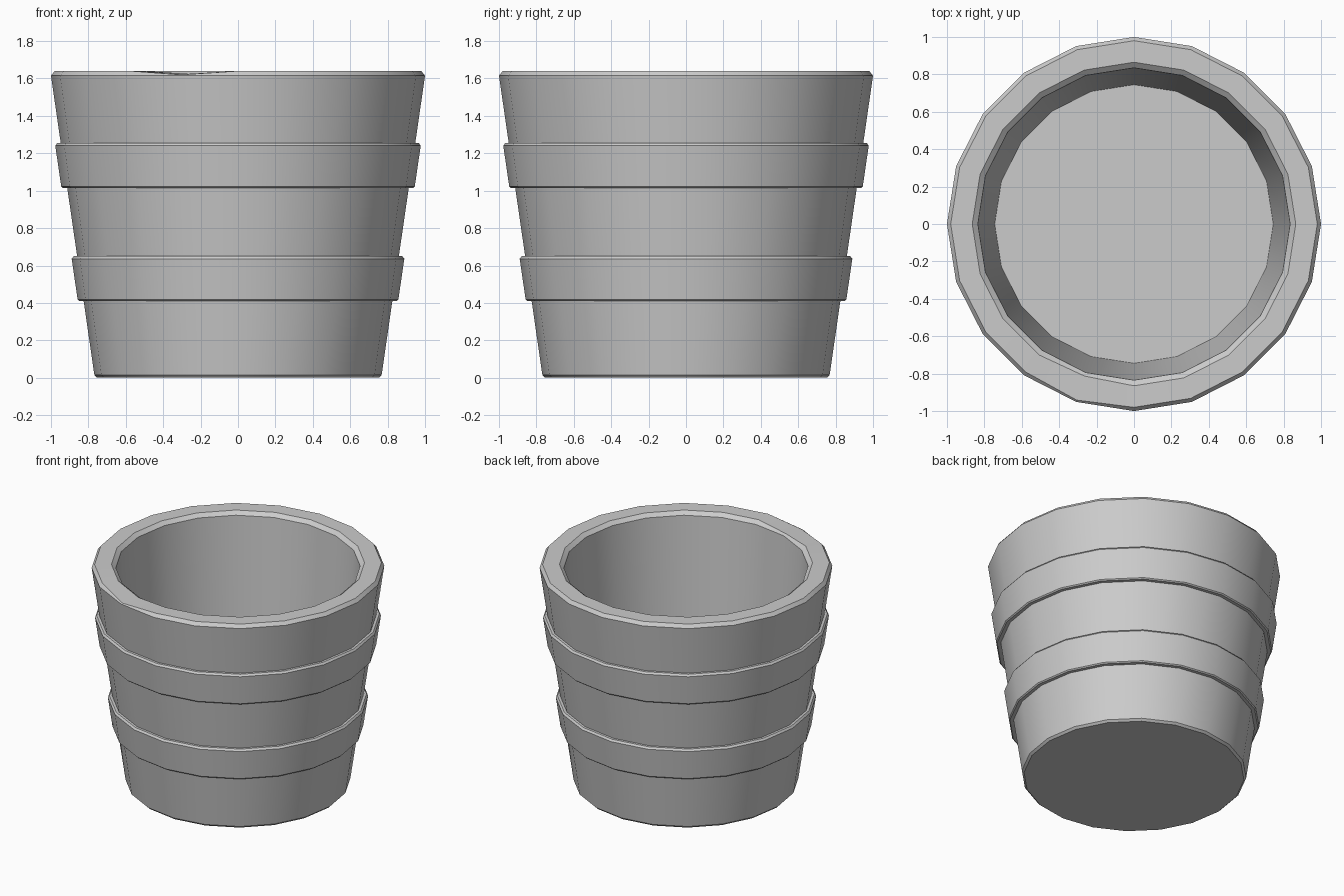
import bpy, bmesh
from math import cos, sin, pi, radians

if "Cube" in bpy.data.objects:
    bpy.data.objects.remove(bpy.data.objects["Cube"])

SIDES = 20


def lathe(name, profile, closed=False, dents=None):
    """Spin (radius, z) points; closed joins last to first, otherwise both ends are capped.
    dents: {(row, column): (d_radius, d_z)} nudges single vertices."""
    bm = bmesh.new()
    rings = []
    for i, (r, z) in enumerate(profile):
        ring = []
        for k in range(SIDES):
            dr, dz = (dents or {}).get((i, k), (0, 0))
            a = 2 * pi * k / SIDES
            ring.append(bm.verts.new(((r + dr) * cos(a), (r + dr) * sin(a), z + dz)))
        rings.append(ring)
    pairs = list(zip(rings, rings[1:]))
    if closed:
        pairs.append((rings[-1], rings[0]))
    else:
        bm.faces.new(rings[0])
        bm.faces.new(rings[-1])
    for a, b in pairs:
        for k in range(SIDES):
            n = (k + 1) % SIDES
            bm.faces.new((a[k], a[n], b[n], b[k]))
    bmesh.ops.recalc_face_normals(bm, faces=bm.faces)
    mesh = bpy.data.meshes.new(name)
    bm.to_mesh(mesh)
    bm.free()
    ob = bpy.data.objects.new(name, mesh)
    bpy.context.collection.objects.link(ob)
    bpy.ops.object.select_all(action='DESELECT')
    bpy.context.view_layer.objects.active = ob
    ob.select_set(True)
    bpy.ops.object.shade_smooth_by_angle(angle=radians(30))
    return ob


# Bucket body: tapered wall, bevelled rim and hollow inside, with a small nick in the rim
body = [(0.753, 0), (0.768, 0.015), (1.0, 1.615), (0.98, 1.64),
        (0.865, 1.64), (0.835, 1.615), (0.745, 0.12)]
lathe("bucket_body", body, dents={(3, 14): (0.01, -0.02), (4, 14): (-0.01, -0.015)})


# Two hoops that follow the taper of the wall
def wall(z):
    return 0.766 + 0.145 * z


def hoop(name, z0, z1, t=0.032):
    lathe(name, [(wall(z0) - 0.01, z0), (wall(z0) + t - 0.008, z0),
                 (wall(z0) + t, z0 + 0.008), (wall(z1) + t - 0.003, z1 - 0.014),
                 (wall(z1) + t - 0.014, z1), (wall(z1) - 0.01, z1)], closed=True)


hoop("lower_hoop", 0.41, 0.65)
hoop("upper_hoop", 1.015, 1.255)
